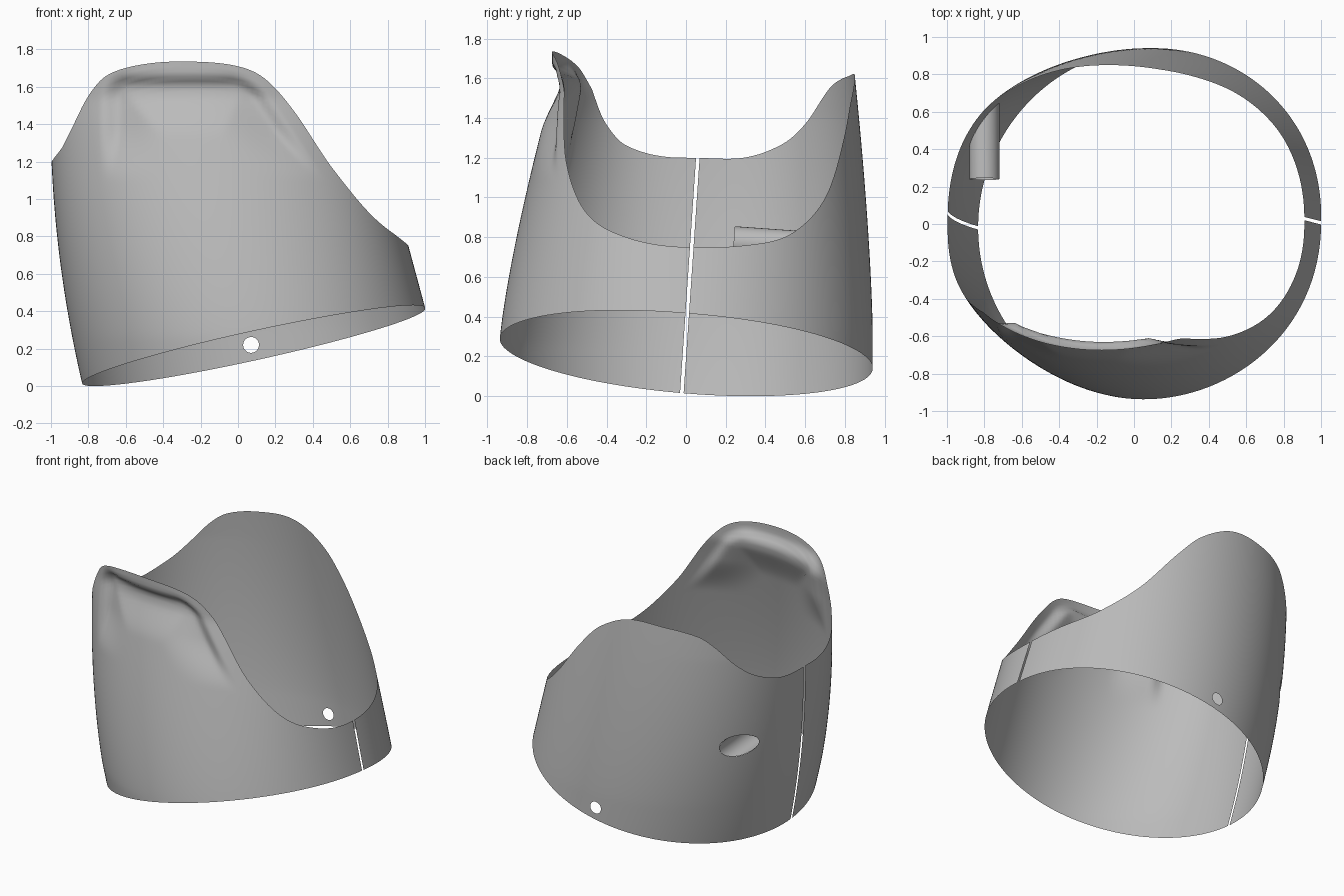
import bpy, bmesh
from math import sin, cos, pi, radians, sqrt, copysign
from mathutils import Vector

cube = bpy.data.objects.get("Cube")
if cube:
    bpy.data.objects.remove(cube)

COLS, ROWS = 216, 56

# Rim height by angle in degrees (0 = +x, -90 = front, 90 = back)
RIM = [(-180, 1.2), (-161, 1.26), (-151, 1.37), (-139, 1.56), (-130, 1.66), (-114, 1.72),
       (-96, 1.735), (-78, 1.71), (-68, 1.64), (-59, 1.47), (-48, 1.17), (-34, .92),
       (-18, .8), (0, .75), (22, .77), (34, .83), (48, 1), (62, 1.3), (72, 1.48),
       (88, 1.61), (108, 1.61), (123, 1.57), (131, 1.5), (142, 1.36), (151, 1.27),
       (165, 1.2), (180, 1.2)]


def rim_height(deg):
    """Smooth curve through the rim points."""
    n = len(RIM) - 1
    k = next(i for i in range(n) if deg <= RIM[i + 1][0])

    def slope(i):
        if i in (0, n):
            return 0
        (a, za), (b, zb) = RIM[i - 1], RIM[i + 1]
        return (zb - za) / (b - a)
    (a, za), (b, zb) = RIM[k], RIM[k + 1]
    w = b - a
    t = (deg - a) / w
    s = t * t * (3 - 2 * t)
    return za + (zb - za) * s + w * t * (1 - t) * ((1 - t) * slope(k) - t * slope(k + 1))


def section(z):
    """Centre x, radius x, front radius, back radius and squareness at a height."""
    left = -.83 - .235 * z + .08 * z * z
    right = 1 - .27 * (z - .42)
    front = max(.675, .94 - .19 * max(0, z - .25) ** 1.3)
    back = .94 - .06 * max(0, z - .3) ** 1.5
    power = 1 - .2 * min(1, max(0, z) / 1.4)
    return (left + right) / 2, (right - left) / 2, front, back, power


def wall(a, z):
    cx, rx, front, back, power = section(z)
    s = sin(a)
    ry = back if s > 0 else front
    return Vector((cx + rx * cos(a), ry * copysign(abs(s) ** power, s), z))


def back_wall_y(x, z):
    cx, rx, _, back, power = section(z)
    c = (x - cx) / rx
    return back * sqrt(max(0, 1 - c * c)) ** power


def smooth(t):
    t = min(1, max(0, t))
    return t * t * (3 - 2 * t)


def recess(p):
    """Depth of the pressed-in panel below the front lip."""
    if p.y > -.2:
        return 0
    d = [p.x + .73, 1.67 - p.z, -.82 * (p.x - .13) - .57 * (p.z - 1.6)]
    r = .12
    corner = sqrt(sum(max(0, r - v) ** 2 for v in d))
    inside = r - corner if corner > 0 else min(d)
    return .045 * smooth(inside / .07) * (1 - smooth((inside - .05) / .3)) * smooth((p.z - 1.1) / .3)


def cut_hole(bm, centre, axis, radius, reach, sides=24):
    """Trim a round hole through the sheet around a centre."""
    axis = axis.normalized()
    u = axis.cross(Vector((0, 0, 1))).normalized()
    v = axis.cross(u)
    planes = []

    def inner():
        return [f for f in bm.faces
                if (f.calc_center_median() - centre).length < reach
                and all((f.calc_center_median() - q).dot(n) < 0 for q, n in planes)]
    for i in range(sides):
        t = 2 * pi * i / sides
        n = u * cos(t) + v * sin(t)
        faces = inner()
        geom = set(faces)
        for f in faces:
            geom.update(f.edges)
            geom.update(f.verts)
        q = centre + n * radius
        bmesh.ops.bisect_plane(bm, geom=list(geom), dist=1e-6, plane_co=q, plane_no=n)
        planes.append((q, n))
    bmesh.ops.delete(bm, geom=inner(), context='FACES')


def make_object(name, bm, mat):
    for f in bm.faces:
        f.smooth = True
    mesh = bpy.data.meshes.new(name)
    bm.to_mesh(mesh)
    bm.free()
    mesh.materials.append(mat)
    obj = bpy.data.objects.new(name, mesh)
    bpy.context.collection.objects.link(obj)
    return obj


grey = bpy.data.materials.new("plain grey")
grey.use_nodes = True
colour = (.5, .5, .5, 1)
grey.diffuse_color = colour
grey.node_tree.nodes["Principled BSDF"].inputs["Base Color"].default_value = colour

# Whole cuff sheet, from the slanted bottom edge to the wavy rim
cuff = bmesh.new()
grid = []
for i in range(COLS):
    deg = -180 + 360 * i / COLS
    a = radians(deg)
    low = .2
    for _ in range(8):
        p = wall(a, low)
        low = .197 + .22 * p.x - .085 * p.y
    high = rim_height(deg)
    column = []
    for j in range(ROWS + 1):
        p = wall(a, low + (high - low) * j / ROWS)
        p -= Vector((cos(a), sin(a), 0)) * recess(p)
        column.append(cuff.verts.new(p))
    grid.append(column)
for i in range(COLS):
    c, d = grid[i], grid[(i + 1) % COLS]
    for j in range(ROWS):
        cuff.faces.new((c[j], d[j], d[j + 1], c[j + 1]))

# Two halves, parted by a narrow leaning slit
slit = Vector((0, 1, -.068)).normalized()
for name, side in (("front_half", -1), ("back_half", 1)):
    half = cuff.copy()
    bmesh.ops.bisect_plane(half, geom=half.verts[:] + half.edges[:] + half.faces[:], dist=1e-6,
                           plane_co=Vector((0, -.022, 0)) + slit * side * .009,
                           plane_no=slit * side, clear_inner=True)
    if side > 0:
        # Small rivet hole and the mouth of the tube
        cut_hole(half, Vector((.07, back_wall_y(.07, .22), .22)), Vector((0, 1, 0)), .042, .12)
        tube_axis = Vector((0, 1, -.07))
        cut_hole(half, Vector((-.8, .54, .754)), tube_axis, .08, .3)
    make_object(name, half, grey)
cuff.free()

# Open tube running inward from the back wall
tube = bmesh.new()
rings = []
SIDES = 32
for i in range(SIDES):
    t = 2 * pi * i / SIDES
    x, z = -.8 + .08 * cos(t), .775 + .08 * sin(t)
    y = .5
    for _ in range(6):
        y = back_wall_y(x, z - .07 * (y - .24))
    rings.append((tube.verts.new((x, .24 + .07 * (z - .775), z)),
                  tube.verts.new((x, y, z - .07 * (y - .24)))))
for i in range(SIDES):
    (a, b), (c, d) = rings[i], rings[(i + 1) % SIDES]
    tube.faces.new((a, b, d, c))
make_object("inner_tube", tube, grey)
